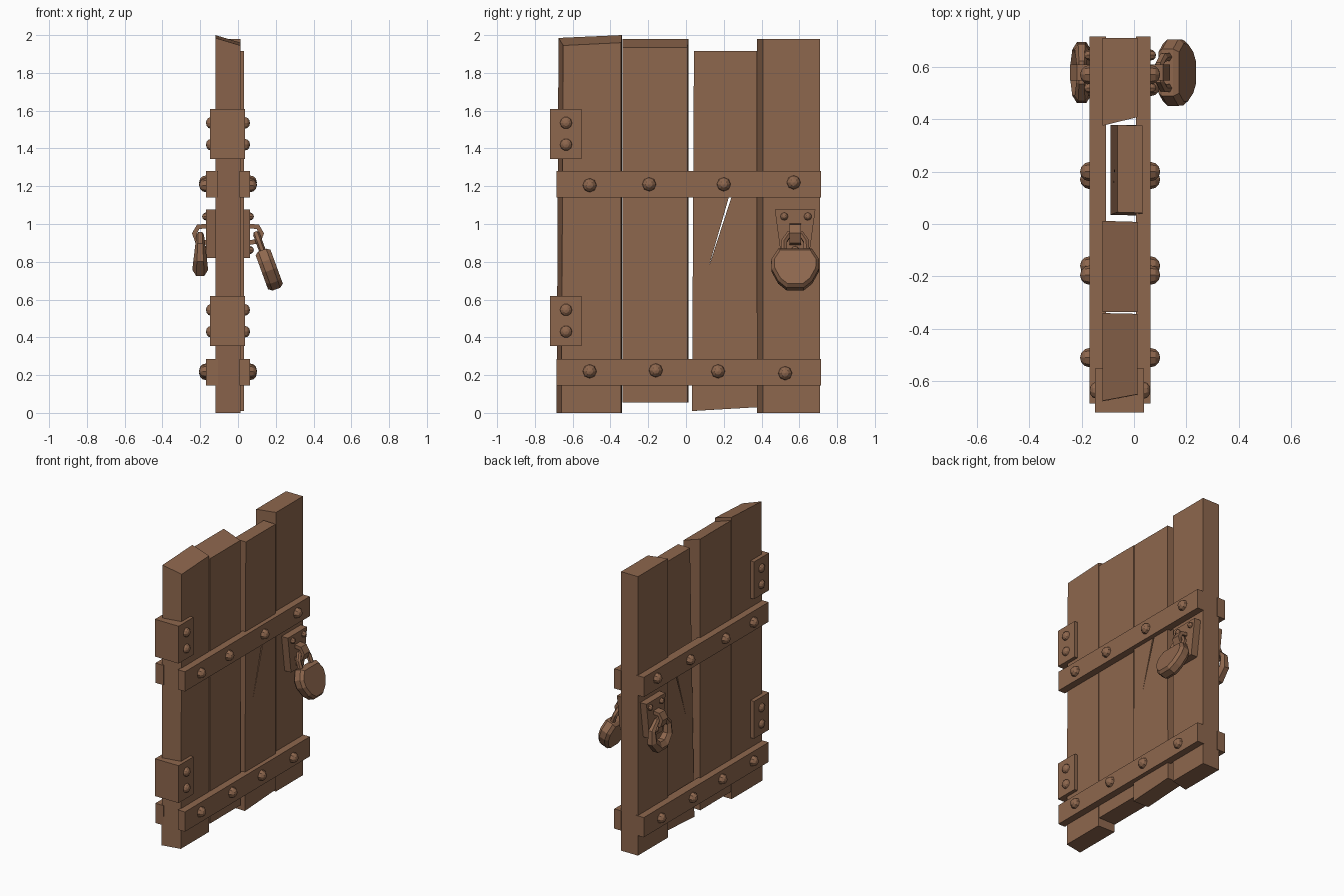
import bpy, bmesh
from math import sin, cos, pi, radians
from mathutils import Vector, Matrix

if "Cube" in bpy.data.objects:
    bpy.data.objects.remove(bpy.data.objects["Cube"])

MID = -0.053                      # door mid-plane in x
wood = bpy.data.materials.new("brown_wood")
wood.diffuse_color = (0.27, 0.135, 0.075, 1)
wood.use_nodes = True
wood.node_tree.nodes["Principled BSDF"].inputs["Base Color"].default_value = wood.diffuse_color


def finish(name, bm):
    bmesh.ops.recalc_face_normals(bm, faces=bm.faces[:])
    me = bpy.data.meshes.new(name)
    bm.to_mesh(me)
    bm.free()
    me.materials.append(wood)
    ob = bpy.data.objects.new(name, me)
    bpy.context.collection.objects.link(ob)
    return ob


def loft(bm, rings, closed=False):
    """Skin rings of points; cap the ends unless closed."""
    rows = [[bm.verts.new(p) for p in r] for r in rings]
    n = len(rows[0])
    for i in range(len(rows) if closed else len(rows) - 1):
        a, b = rows[i], rows[(i + 1) % len(rows)]
        for j in range(n):
            bm.faces.new((a[j], a[(j + 1) % n], b[(j + 1) % n], b[j]))
    if not closed:
        bm.faces.new(rows[0])
        bm.faces.new(rows[-1])


def box(bm, x0, x1, y0, y1, z0, z1):
    q = [(y0, z0), (y1, z0), (y1, z1), (y0, z1)]
    loft(bm, [[(x, y, z) for y, z in q] for x in (x0, x1)])


def sweep(bm, path, radii, axis, sides, closed=False, wide=1.0):
    """Tube along a planar path; axis is the plane's normal."""
    pts, ax, n = [Vector(p) for p in path], Vector(axis), len(path)
    rings = []
    for i, p in enumerate(pts):
        a = pts[i - 1] if (closed or i) else p
        b = pts[(i + 1) % n] if (closed or i < n - 1) else p
        side = (b - a).normalized().cross(ax)
        rings.append([p + radii[i] * (cos(t) * side + wide * sin(t) * ax)
                      for t in [2 * pi * (k + .5) / sides for k in range(sides)]])
    loft(bm, rings, closed)


def rivet(bm, x, y, z, r, seg=8, rings=6, flat=1.0):
    m = Matrix.Translation((x, y, z)) @ Matrix.Diagonal((flat, 1, 1, 1)) @ Matrix.Rotation(pi / 2, 4, 'Y')
    bmesh.ops.create_uvsphere(bm, u_segments=seg, v_segments=rings, radius=r, matrix=m)


def both(x):
    return (x, 2 * MID - x)


# Planks: back (y, z) quad, front (y, z) quad, back x bottom/top, front x
planks = [
    ([(-.685, 0), (-.34, 0), (-.34, 2), (-.675, 1.985)],
     [(-.66, 0), (-.343, 0), (-.343, 1.96), (-.65, 1.945)], -.12, -.12, .013),
    ([(-.335, .055), (.012, .055), (.012, 1.98), (-.335, 1.98)],
     [(-.335, .055), (.008, .055), (.008, 1.935), (-.335, 1.935)], -.12, -.12, .013),
    ([(.035, .01), (.378, .03), (.378, 1.915), (.045, 1.915)],
     [(.032, .01), (.378, .03), (.375, 1.915), (.042, 1.915)], -.09, -.063, .032),
    ([(.375, 0), (.71, 0), (.71, 1.98), (.375, 1.98)],
     [(.408, 0), (.71, 0), (.71, 1.98), (.408, 1.98)], -.12, -.12, .013)]
boards = []
for i, (back, front, xb, xt, xf) in enumerate(planks):
    bm = bmesh.new()
    loft(bm, [[((xb, xb, xt, xt)[k], *p) for k, p in enumerate(back)],
              [(xf, *p) for p in front]])
    boards.append(finish(f"plank_{i + 1}", bm))

# Narrow split through the third plank
bm = bmesh.new()
loft(bm, [[(x, .12, .77), (x, .24, 1.14), (x, .226, 1.14)] for x in (-.2, .2)])
cutter = finish("split_cutter", bm)
cutter.hide_render = True
mod = boards[2].modifiers.new("split", 'BOOLEAN')
mod.operation, mod.object, mod.solver = 'DIFFERENCE', cutter, 'EXACT'
bpy.context.view_layer.objects.active = boards[2]
bpy.ops.object.modifier_apply(modifier="split")
bpy.data.objects.remove(cutter)

# Cross bars on both faces, with bolts
bars, bolts = bmesh.new(), bmesh.new()
rows = [(.145, [(-.51, .22), (-.16, .225), (.17, .22), (.525, .21)]),
        (1.14, [(-.51, 1.205), (-.195, 1.21), (.2, 1.21), (.57, 1.22)])]
for z, spots in rows:
    for x0, x1 in ((.008, .063), (-.169, -.106)):
        box(bars, x0, x1, -.685, .715, z, z + .14)
    for y, bz in spots:
        for x in both(.063):
            rivet(bolts, x, y, bz, .037)
finish("cross_bars", bars)
finish("bar_bolts", bolts)

# Hinge blocks wrapping the edge, with rivets
hinges, pins = bmesh.new(), bmesh.new()
for z in (.355, 1.345):
    box(hinges, -.148, .038, -.72, -.552, z, z + .265)
    for dz in (.075, .19):
        for x in both(.038):
            rivet(pins, x, -.635, z + dz, .032, 10, 6, .8)
finish("hinge_blocks", hinges)
finish("hinge_rivets", pins)

# Tapered lock plates, rivets and staples on both faces
CY = .578
plates, pins, staples = bmesh.new(), bmesh.new(), bmesh.new()
outline = [(.47, 1.077), (.685, 1.077), (.65, .82), (.505, .82)]
hook = [(.05, .99), (.105, .985), (.125, .95), (.112, .91), (.05, .9)]
for side in (0, 1):
    loft(plates, [[(both(x)[side], y, z) for y, z in outline] for x in (.005, .063)])
    for y, z in ((.52, 1.04), (.645, 1.04), (CY, .862)):
        rivet(pins, both(.063)[side], y, z, .021)
    sweep(staples, [(both(x)[side], CY, z) for x, z in hook], [.018] * 5, (0, 1, 0), 4, wide=2.4)
finish("lock_plates", plates)
finish("plate_rivets", pins)
finish("staples", staples)

# Padlock hanging at a tilt: bevelled body and shackle
tilt = Matrix.Translation((.128, CY, .862)) @ Matrix.Rotation(radians(-20), 4, 'Y')
half = [(.09, 0), (.127, -.06), (.125, -.115), (.09, -.182), (.045, -.22)]
shape = half + [(-y, z) for y, z in reversed(half)]
bm = bmesh.new()
loft(bm, [[(x, y * s, -.105 + (z + .105) * s) for y, z in shape]
          for x, s in ((-.042, .87), (-.022, 1), (.022, 1), (.042, .87))])
bm.transform(tilt)
finish("padlock_body", bm)
bm = bmesh.new()
arch = [(-.06, -.02), (-.058, .05), (-.032, .09), (.032, .09), (.058, .05), (.06, -.02)]
sweep(bm, [(0, y, z) for y, z in arch], [.018] * 6, (1, 0, 0), 6)
bm.transform(tilt)
finish("padlock_shackle", bm)

# Octagonal pull ring on the other face, thicker at the bottom
bm = bmesh.new()
angles = [2 * pi * (k + .5) / 8 for k in range(8)]
sweep(bm, [(-.2, CY + .095 * cos(a), .85 + .1 * sin(a)) for a in angles],
      [.031 - .012 * sin(a) for a in angles], (1, 0, 0), 6, closed=True)
finish("pull_ring", bm)
